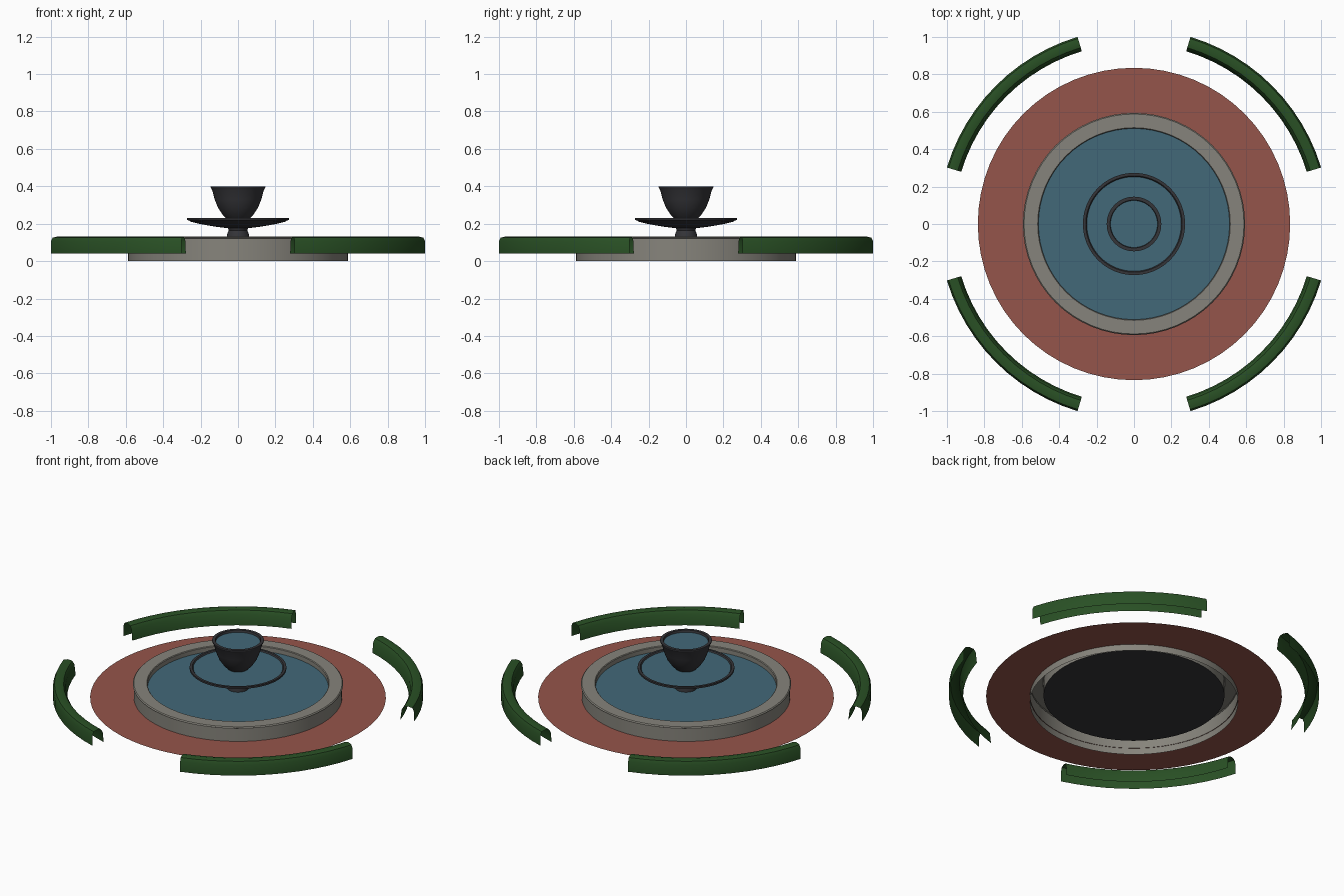
import bpy, bmesh
from math import sin, cos, radians, tau

if "Cube" in bpy.data.objects:
    bpy.data.objects.remove(bpy.data.objects["Cube"])


def material(name, rgb):
    m = bpy.data.materials.new(name)
    m.diffuse_color = (*rgb, 1)
    m.use_nodes = True
    m.node_tree.nodes["Principled BSDF"].inputs["Base Color"].default_value = m.diffuse_color
    return m


STONE = material("stone", (0.24, 0.23, 0.20))
BRICK = material("brick", (0.30, 0.09, 0.07))
WATER = material("water", (0.055, 0.14, 0.19))
IRON = material("dark_iron", (0.035, 0.035, 0.04))
LEAF = material("leaf", (0.022, 0.08, 0.018))


def sweep(name, profile, mat, start=0, end=360, steps=64, smooth=30):
    """Turn an (r, z) profile about the z axis, fully or over an arc."""
    full = end - start == 360
    bm = bmesh.new()
    rows = []
    for i in range(steps if full else steps + 1):
        a = radians(start + (end - start) * i / steps)
        rows.append([bm.verts.new((r * cos(a), r * sin(a), z)) for r, z in profile])
    pairs = list(zip(rows, rows[1:]))
    if full:
        pairs.append((rows[-1], rows[0]))
    for a, b in pairs:
        for j in range(len(profile) - 1):
            bm.faces.new((a[j], b[j], b[j + 1], a[j + 1]))
    # Weld points on the axis
    bmesh.ops.remove_doubles(bm, verts=bm.verts, dist=1e-5)
    me = bpy.data.meshes.new(name)
    bm.to_mesh(me)
    bm.free()
    ob = bpy.data.objects.new(name, me)
    bpy.context.collection.objects.link(ob)
    me.materials.append(mat)
    bpy.ops.object.select_all(action='DESELECT')
    ob.select_set(True)
    bpy.context.view_layer.objects.active = ob
    bpy.ops.object.shade_smooth_by_angle(angle=radians(smooth))
    return ob


def disc(name, r, z, mat, up=True):
    return sweep(name, [(r, z), (0, z)] if up else [(0, z), (r, z)], mat)


# Paving ring round the pool
sweep("paving", [(0.835, 0.04), (0.585, 0.04)], BRICK)

# Pool wall, open underneath, with a thin coping edge
sweep("pool_wall", [(0.588, 0), (0.588, 0.122), (0.594, 0.125), (0.588, 0.131),
                    (0.515, 0.131), (0.511, 0.127), (0.511, 0.045)], STONE)
disc("pool_floor", 0.511, 0.045, IRON, up=False)
disc("pool_water", 0.511, 0.10, WATER)

# Fountain: pedestal, wide bowl and upper cup
sweep("pedestal", [(0.06, 0.045), (0.06, 0.14), (0.05, 0.165), (0.055, 0.178)], IRON)
sweep("lower_bowl", [(0.055, 0.176), (0.12, 0.184), (0.20, 0.198), (0.25, 0.21),
                     (0.262, 0.217), (0.273, 0.22), (0.273, 0.231), (0.258, 0.231),
                     (0.248, 0.218), (0.15, 0.20), (0.055, 0.19)], IRON)
disc("lower_bowl_water", 0.257, 0.224, WATER)
sweep("upper_cup", [(0.05, 0.18), (0.058, 0.225), (0.08, 0.245), (0.107, 0.285),
                    (0.125, 0.33), (0.138, 0.38), (0.146, 0.393), (0.146, 0.40),
                    (0.128, 0.40), (0.122, 0.37), (0.09, 0.29), (0, 0.26)], IRON)
disc("upper_cup_water", 0.127, 0.387, WATER)

# Four curved hedges, open at the ends and underneath
for q in range(4):
    sweep(f"hedge_{q + 1}", [(1.045, 0.04), (1.045, 0.105), (1.036, 0.125), (1.01, 0.131),
                             (0.985, 0.125), (0.972, 0.105), (0.965, 0.04)],
          LEAF, 16.8 + 90 * q, 73.2 + 90 * q, 12)
